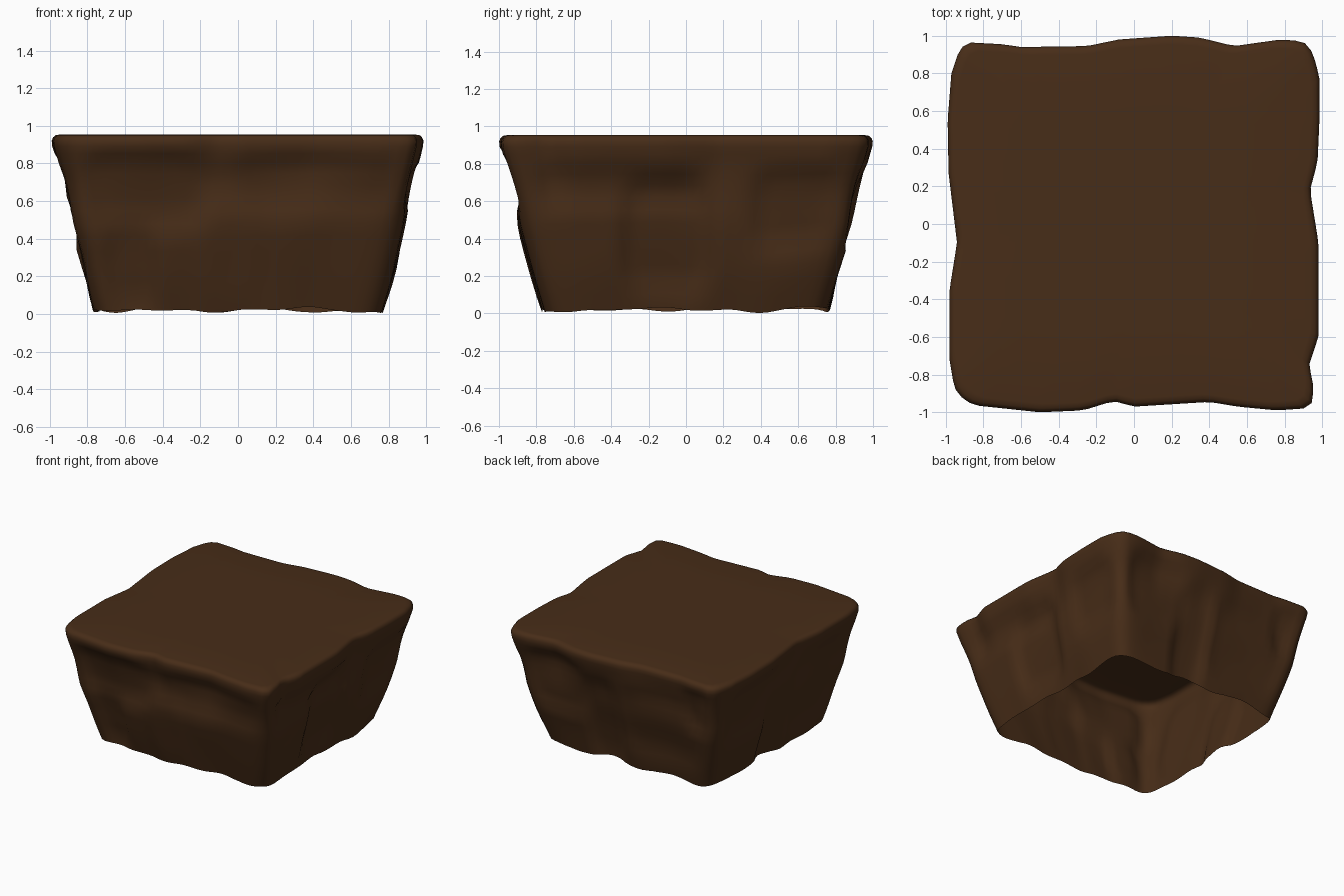
import bpy, bmesh, math
from mathutils import Vector, noise

if "Cube" in bpy.data.objects:
    bpy.data.objects.remove(bpy.data.objects["Cube"])

# rim outline of the flat top, counter-clockwise
RIM = [(.90, -.98), (.945, -.95), (.955, -.87), (.93, -.75), (.98, -.6), (.98, -.1),
       (.935, .18), (.975, .33), (.985, .55), (.985, .78), (.95, .91), (.90, .97),
       (.78, .98), (.53, .945), (.35, .99), (.2, 1.0), (-.08, .98), (-.25, .945),
       (-.6, .94), (-.7, .955), (-.89, .965), (-.93, .92), (-.97, .8), (-.99, .55),
       (-.985, .27), (-.94, -.1), (-.98, -.35), (-.98, -.72), (-.955, -.87), (-.90, -.94),
       (-.83, -.965), (-.5, -1.0), (-.27, -.99), (-.11, -.94), (0, -.97), (.4, -.945),
       (.55, -.97), (.76, -.99)]
# half width by height
PROFILE = [(0, .765), (.2, .823), (.45, .888), (.65, .925), (.8, .962), (.9, .985), (.96, .985)]
# chipped patches: along side, height, half length, half height, depth
CHIPS = {
    'front': [(-.5, .66, .32, .19, .04), (-.58, .22, .13, .2, .035), (.4, .68, .5, .13, .03),
              (-.05, .35, .15, .3, -.01)],
    'right': [(-.1, .4, .22, .28, .045), (.6, .55, .22, .2, .035), (-.35, .68, .42, .1, .03)],
    'back': [(.55, .6, .25, .22, .04), (.15, .35, .14, .35, .035), (-.4, .45, .34, .28, .025),
             (-.75, .7, .12, .18, .03)],
    'left': [(.45, .6, .28, .22, .03), (-.4, .45, .28, .32, .025), (.05, .25, .14, .28, .035)],
}


def lerp_profile(z):
    for (z0, w0), (z1, w1) in zip(PROFILE, PROFILE[1:]):
        if z <= z1:
            return w0 + (w1 - w0) * (z - z0) / (z1 - z0)
    return PROFILE[-1][1]


def resample(points, count):
    pts = [Vector(p) for p in points]
    pts.append(pts[0])
    lengths = [(b - a).length for a, b in zip(pts, pts[1:])]
    total, out, seg, done = sum(lengths), [], 0, 0.0
    for i in range(count):
        d = total * i / count
        while d > done + lengths[seg]:
            done += lengths[seg]
            seg += 1
        out.append(pts[seg].lerp(pts[seg + 1], (d - done) / lengths[seg]))
    return out


def smooth(t):
    t = max(0, min(1, t))
    return t * t * (3 - 2 * t)


def chip_depth(side, u, z):
    depth = 0
    for cu, cz, ru, rz, d in CHIPS[side]:
        r = (abs((u - cu) / ru) ** 4 + abs((z - cz) / rz) ** 4) ** .25
        depth += d * smooth((1.3 - r) / .5)
    return depth


def wall_point(p, z):
    # rounded-square guide blended with the ragged rim
    n = (abs(p.x) ** 14 + abs(p.y) ** 14) ** (1 / 14)
    w = lerp_profile(z)
    q = (p / n * w).lerp(p * (w / .985), smooth((z - .45) / .4))
    if abs(p.x) > abs(p.y):
        side, normal, u = ('right' if p.x > 0 else 'left'), Vector((math.copysign(1, p.x), 0)), q.y
    else:
        side, normal, u = ('back' if p.y > 0 else 'front'), Vector((0, math.copysign(1, p.y))), q.x
    fade = smooth((.92 - z) / .14) * smooth((.98 * w - abs(u)) / .2)
    q -= normal * chip_depth(side, u, z) * fade
    # coarse hewn waviness
    wob = noise.noise(Vector((q.x * 2.2, q.y * 2.2, z * 2.5 + 4)))
    q -= q.normalized() * .02 * (wob + .1) * smooth((.92 - z) / .2)
    low = .022 + .03 * noise.noise(Vector((p.x * 3, p.y * 3, 9)))
    return Vector((q.x, q.y, z + max(0, low) * (1 - z / .95)))


# stone shell, open underneath
N = 144
rim = resample(RIM, N)
levels = [.0, .08, .16, .24, .32, .4, .47, .54, .61, .68, .74, .8, .85, .89, .92]
bm = bmesh.new()
rings = [[bm.verts.new(wall_point(p, z)) for p in rim] for z in levels]
for inset, z in ((.993, .938), (.98, .95), (.955, .954), (.6, .954)):
    rings.append([bm.verts.new((p.x * inset, p.y * inset, z)) for p in rim])
for a, b in zip(rings, rings[1:]):
    for i in range(N):
        j = (i + 1) % N
        bm.faces.new((a[i], a[j], b[j], b[i]))
bm.faces.new(rings[-1])
mesh = bpy.data.meshes.new('stone_block')
bm.to_mesh(mesh)
bm.free()
block = bpy.data.objects.new('stone_block', mesh)
bpy.context.collection.objects.link(block)

mat = bpy.data.materials.new('brown_stone')
mat.diffuse_color = (.064, .026, .009, 1)
mat.use_nodes = True
mat.node_tree.nodes["Principled BSDF"].inputs["Base Color"].default_value = mat.diffuse_color
mesh.materials.append(mat)

bpy.context.view_layer.objects.active = block
block.select_set(True)
bpy.ops.object.shade_smooth_by_angle(angle=math.radians(60))
